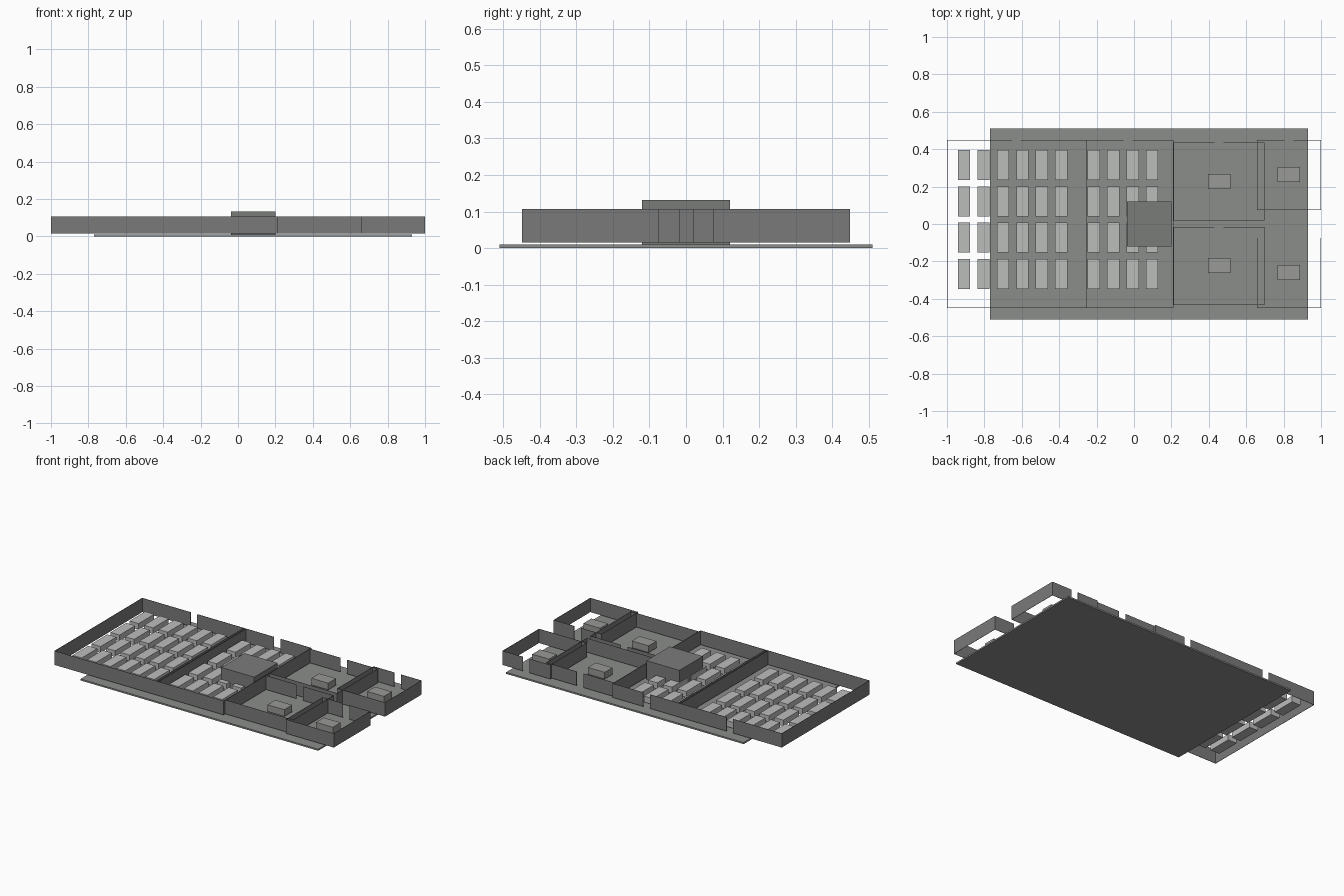
import bpy

if "Cube" in bpy.data.objects:
    bpy.data.objects.remove(bpy.data.objects["Cube"])

Z0, Z1 = 0.016, 0.107   # wall bottom and top
T = 0.002               # wall thickness


def material(name, r, g, b):
    m = bpy.data.materials.new(name)
    m.diffuse_color = (r, g, b, 1)
    m.use_nodes = True
    m.node_tree.nodes["Principled BSDF"].inputs["Base Color"].default_value = m.diffuse_color
    return m


SLAB = material("slab_grey", 0.26, 0.27, 0.26)
WALL = material("wall_grey", 0.195, 0.195, 0.195)
BLOCK = material("block_grey", 0.195, 0.2, 0.195)
DESK = material("desk_grey", 0.5, 0.51, 0.5)
OFFICE = material("office_desk_grey", 0.32, 0.32, 0.31)


def add_box(verts, faces, x0, x1, y0, y1, z0, z1):
    n = len(verts)
    verts += [(x, y, z) for z in (z0, z1) for x, y in ((x0, y0), (x1, y0), (x1, y1), (x0, y1))]
    quads = [(3, 2, 1, 0), (4, 5, 6, 7), (0, 1, 5, 4), (1, 2, 6, 5), (2, 3, 7, 6), (3, 0, 4, 7)]
    faces += [tuple(n + i for i in q) for q in quads]


def make(name, mat, boxes):
    verts, faces = [], []
    for b in boxes:
        add_box(verts, faces, *b)
    me = bpy.data.meshes.new(name)
    me.from_pydata(verts, [], faces)
    me.materials.append(mat)
    ob = bpy.data.objects.new(name, me)
    bpy.context.collection.objects.link(ob)


def room(name, x0, x1, y0, y1, d0, d1):
    # four thin walls, doorway d0..d1 in the back (+y) wall
    make(name, WALL, [
        (x0, x1, y0, y0 + T, Z0, Z1),
        (x0, x0 + T, y0 + T, y1 - T, Z0, Z1),
        (x1 - T, x1, y0 + T, y1 - T, Z0, Z1),
        (x0, d0, y1 - T, y1, Z0, Z1),
        (d1, x1, y1 - T, y1, Z0, Z1)])


def desk(name, mat, x, y, w, d, top):
    make(name, mat, [(x - w / 2, x + w / 2, y - d / 2, y + d / 2, Z0, top)])


# Floor slab and central block
make("floor_slab", SLAB, [(-0.77, 0.931, -0.51, 0.51, 0, 0.01)])
make("central_block", BLOCK, [(-0.037, 0.2, -0.12, 0.12, 0.01, 0.132)])

# Rooms (the two larger ones overlap slightly)
room("large_room_walls", -1.0, -0.255, -0.449, 0.449, -0.652, -0.605)
room("medium_room_walls", -0.274, 0.211, -0.449, 0.449, -0.055, -0.008)
room("back_office_walls", 0.211, 0.697, 0.019, 0.435, 0.43, 0.478)
room("front_office_walls", 0.211, 0.697, -0.432, -0.016, 0.43, 0.478)
room("back_corner_room_walls", 0.657, 1.0, 0.075, 0.449, 0.805, 0.853)
room("front_corner_room_walls", 0.657, 1.0, -0.449, -0.074, 0.805, 0.853)

# Rows of desks in the two larger rooms
for label, start, cols in (("large", -0.909, 6), ("medium", -0.215, 4)):
    for i in range(cols):
        for j in range(4):
            desk(f"{label}_room_desk_{i}_{j}", DESK, start + i * 0.104, -0.267 + j * 0.194, 0.065, 0.16, 0.055)

# Single desks in the smaller rooms
for name, x, y in (("back_office_desk", 0.455, 0.227), ("front_office_desk", 0.455, -0.222),
                   ("back_corner_desk", 0.828, 0.264), ("front_corner_desk", 0.828, -0.259)):
    desk(name, OFFICE, x, y, 0.12, 0.08, 0.06)
